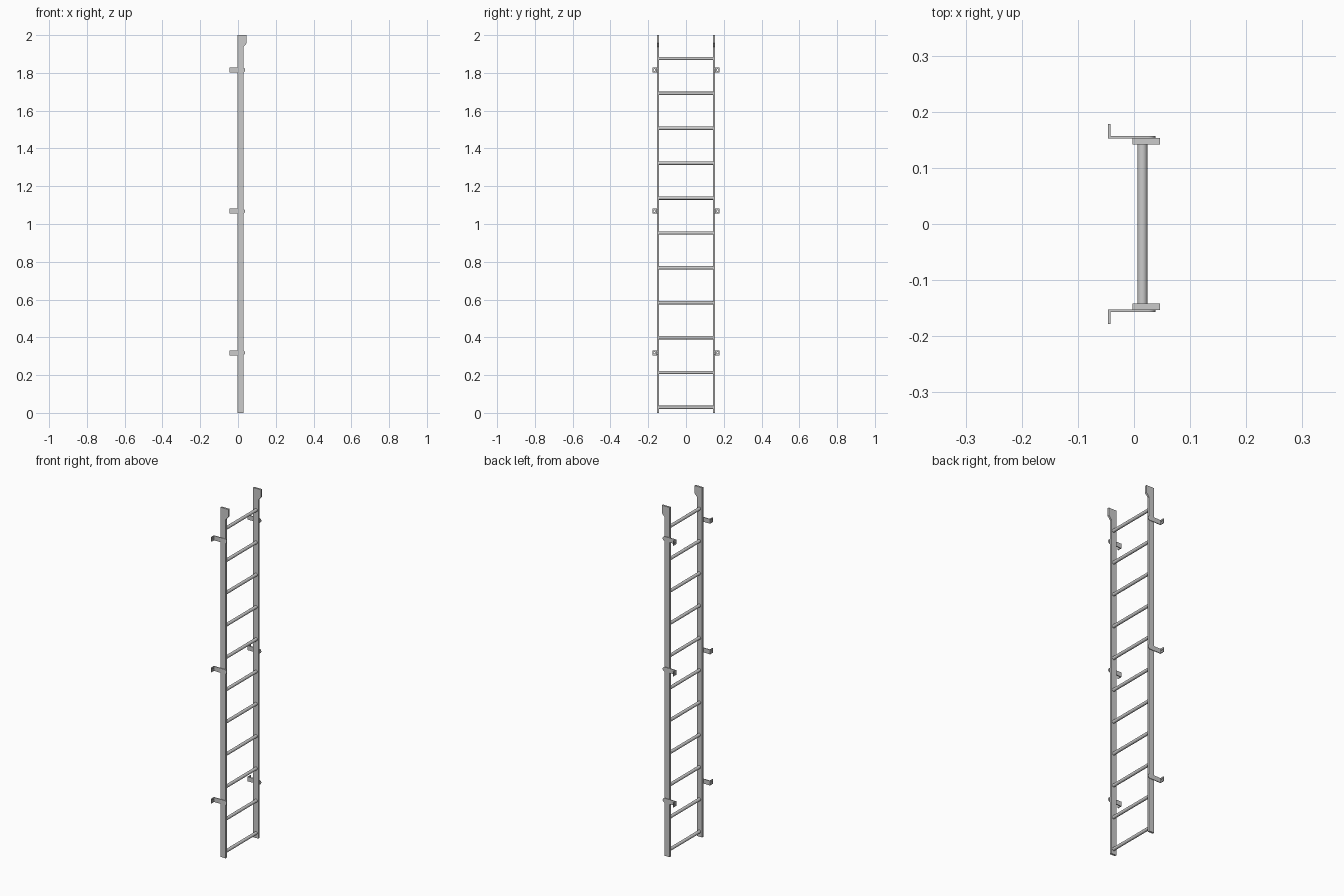
import bpy, bmesh, math
from mathutils import Vector

if "Cube" in bpy.data.objects:
    bpy.data.objects.remove(bpy.data.objects["Cube"])


def finish(name, bm, mirror=False):
    bmesh.ops.recalc_face_normals(bm, faces=bm.faces)
    me = bpy.data.meshes.new(name)
    bm.to_mesh(me)
    bm.free()
    ob = bpy.data.objects.new(name, me)
    bpy.context.collection.objects.link(ob)
    if mirror:
        mod = ob.modifiers.new("mirror", 'MIRROR')
        mod.use_axis = (False, True, False)
        mod.use_mirror_merge = False
    return ob


def smooth(ob):
    bpy.ops.object.select_all(action='DESELECT')
    ob.select_set(True)
    bpy.context.view_layer.objects.active = ob
    bpy.ops.object.shade_smooth_by_angle(angle=math.radians(35))


def side_plate(bm, profile, y0, y1):
    """Extrude an (x, z) outline from y0 to y1."""
    f = bm.faces.new([bm.verts.new((x, y0, z)) for x, z in profile])
    ext = bmesh.ops.extrude_face_region(bm, geom=[f])['geom']
    verts = [g for g in ext if isinstance(g, bmesh.types.BMVert)]
    bmesh.ops.translate(bm, verts=verts, vec=(0, y1 - y0, 0))


def drilled_flange(bm, x0, x1, cy, cz, hy, hz, r, n=16):
    """Rectangular plate facing x with a round hole."""
    rings = []
    for x in (x0, x1):
        outer, inner = [], []
        for i in range(n):
            a = 2 * math.pi * i / n
            c, s = math.cos(a), math.sin(a)
            m = max(abs(c), abs(s))
            outer.append(bm.verts.new((x, cy + hy * c / m, cz + hz * s / m)))
            inner.append(bm.verts.new((x, cy + r * c, cz + r * s)))
        rings.append((outer, inner))
    (oa, ia), (ob, ib) = rings
    for i in range(n):
        j = (i + 1) % n
        for p, q in ((oa, ia), (ia, ib), (ib, ob), (ob, oa)):
            bm.faces.new((p[i], p[j], q[j], q[i]))


# Side rails with the widened heads
bm = bmesh.new()
side_plate(bm, [(-0.003, 0), (0.029, 0), (0.029, 1.937), (0.046, 1.957),
                (0.046, 2), (-0.003, 2)], 0.142, 0.153)
finish("side_rail", bm, mirror=True)

# Rungs
for k in range(11):
    bm = bmesh.new()
    bmesh.ops.create_cone(bm, cap_ends=True, segments=24, radius1=0.009,
                          radius2=0.009, depth=0.288)
    for v in bm.verts:
        x, y, z = v.co
        v.co = Vector((0.015 + x, z, 0.029 + k * 0.1847 + y))
    smooth(finish(f"rung_{k + 1}", bm))

# Wall brackets: round-ended arm plus outward drilled flange
for k, z in enumerate((0.318, 1.068, 1.815)):
    bm = bmesh.new()
    r = 0.013
    tip = [(0.025 + r * math.cos(a), z + r * math.sin(a))
           for a in (math.radians(-90 + 15 * i) for i in range(13))]
    side_plate(bm, [(-0.046, z + r), (-0.046, z - r)] + tip, 0.152, 0.1565)
    drilled_flange(bm, -0.046, -0.0415, 0.1675, z, 0.011, r, 0.005)
    smooth(finish(f"wall_bracket_{k + 1}", bm, mirror=True))
